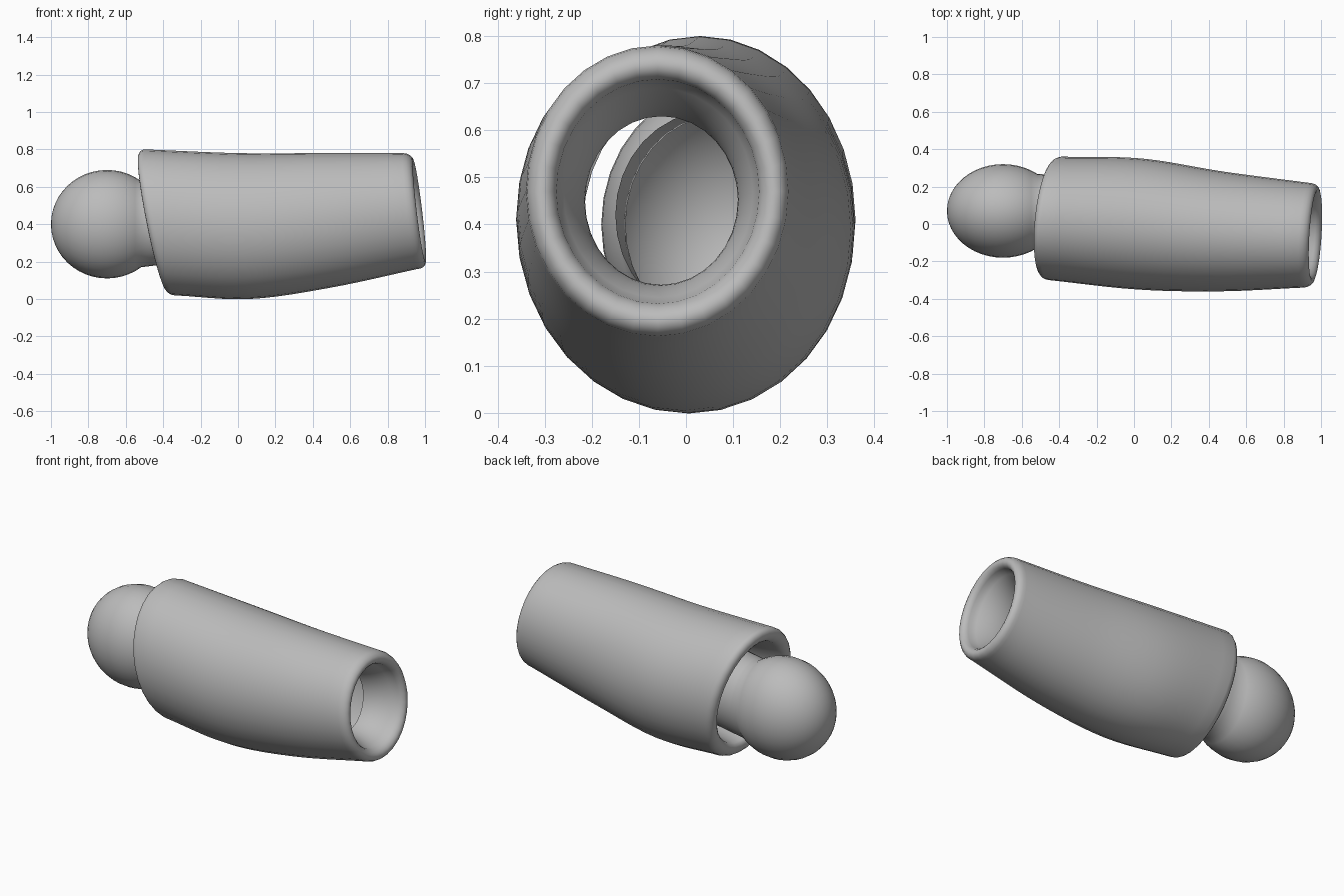
import bpy
import bmesh
from math import cos, sin, pi
from mathutils import Vector

default_cube = bpy.data.objects.get("Cube")
if default_cube:
    bpy.data.objects.remove(default_cube, do_unlink=True)

SIDES = 32
colour = (0.5, 0.5, 0.5, 1)
grey = bpy.data.materials.new("plain grey")
grey.use_nodes = True
grey.diffuse_color = colour
shader = grey.node_tree.nodes["Principled BSDF"]
shader.inputs["Base Color"].default_value = colour


def section(x, centre_y, centre_z, radius_y, radius_z, lean=0):
    """One elliptical cross-section; lean tips its plane away from upright."""
    return Vector((x, centre_y, centre_z, radius_y, radius_z, lean))


def smooth_path(keys, steps):
    """Sections flowing smoothly through the key sections."""
    padded = [keys[0] * 2 - keys[1], *keys, keys[-1] * 2 - keys[-2]]
    result = []
    for before, start, end, after in zip(padded, padded[1:], padded[2:], padded[3:]):
        leave, arrive = (end - before) / 2, (after - start) / 2
        for step in range(steps):
            t = step / steps
            ease = t * t * (3 - 2 * t)
            pull = t * (1 - t)
            result.append(start.lerp(end, ease)
                          + leave * pull * (1 - t) - arrive * pull * t)
    return result + [keys[-1]]


def rolled_lip(end, inward, bulge, width, throat, depth, steps=8):
    """Roll the wall over at an open end, then run it back inside as a throat."""
    direction = 1 if end[0] > inward[0] else -1

    def scaled(factor, along, push):
        ring = end.lerp(inward, along)
        ring[0] += direction * push
        ring[3], ring[4], ring[5] = end[3] * factor, end[4] * factor, end[5]
        return ring

    rings = []
    for step in range(1, steps + 1):
        angle = pi * step / steps
        rings.append(scaled(1 - width * (1 - cos(angle)) / 2, 0, bulge * sin(angle)))
    for step in range(1, steps + 1):
        t = step / steps
        narrowing = throat * t * (2 - t)
        rings.append(scaled(1 - width - narrowing, depth * t, 0))
    return rings


def loft(name, sections):
    """Skin a row of sections with quads and add it to the scene."""
    bm = bmesh.new()
    loops = []
    for x, centre_y, centre_z, radius_y, radius_z, lean in sections:
        loop = []
        for side in range(SIDES):
            angle = 2 * pi * side / SIDES
            dy, dz = radius_y * cos(angle), radius_z * sin(angle)
            position = (x + lean * (dz - dy / 2), centre_y + dy, centre_z + dz)
            loop.append(bm.verts.new(position))
        loops.append(loop)
    for near, far in zip(loops, loops[1:]):
        for side in range(SIDES):
            last = side - 1
            bm.faces.new((near[last], near[side], far[side], far[last]))
    # Close any section that has shrunk to a point
    bmesh.ops.remove_doubles(bm, verts=bm.verts, dist=0.0001)
    bmesh.ops.recalc_face_normals(bm, faces=bm.faces)
    mesh = bpy.data.meshes.new(name)
    bm.to_mesh(mesh)
    bm.free()
    mesh.materials.append(grey)
    mesh.shade_smooth()
    bpy.context.collection.objects.link(bpy.data.objects.new(name, mesh))


# Sleeve: tapering, slightly bent tube with a rolled lip at each end
body = [
    section(-0.42, 0.03, 0.41, 0.33, 0.39, lean=-0.2),
    section(0.03, 0, 0.39, 0.35, 0.39, lean=-0.08),
    section(0.47, -0.04, 0.42, 0.32, 0.36, lean=-0.06),
    section(0.92, -0.06, 0.47, 0.28, 0.31, lean=-0.12),
]
wide_lip = rolled_lip(body[0], body[1], bulge=0.04, width=0.22, throat=0.06, depth=0.4)
narrow_lip = rolled_lip(body[-1], body[-2], bulge=0.05, width=0.24, throat=0.18, depth=0.4)
loft("sleeve", wide_lip[::-1] + smooth_path(body, steps=6) + narrow_lip)

# Ball joint: hollow ball that runs into an open neck inside the sleeve
ball = []
for step in range(18):
    angle = pi * step / 24
    ball.append(section(-0.7 - 0.3 * cos(angle), 0.07, 0.4,
                        0.25 * sin(angle), 0.29 * sin(angle)))
neck_end = section(-0.32, 0.05, 0.42, 0.2, 0.22, lean=-0.2)
neck = [ball[-1].lerp(neck_end, step / 5) for step in range(1, 6)]
loft("ball_joint", ball + neck)
